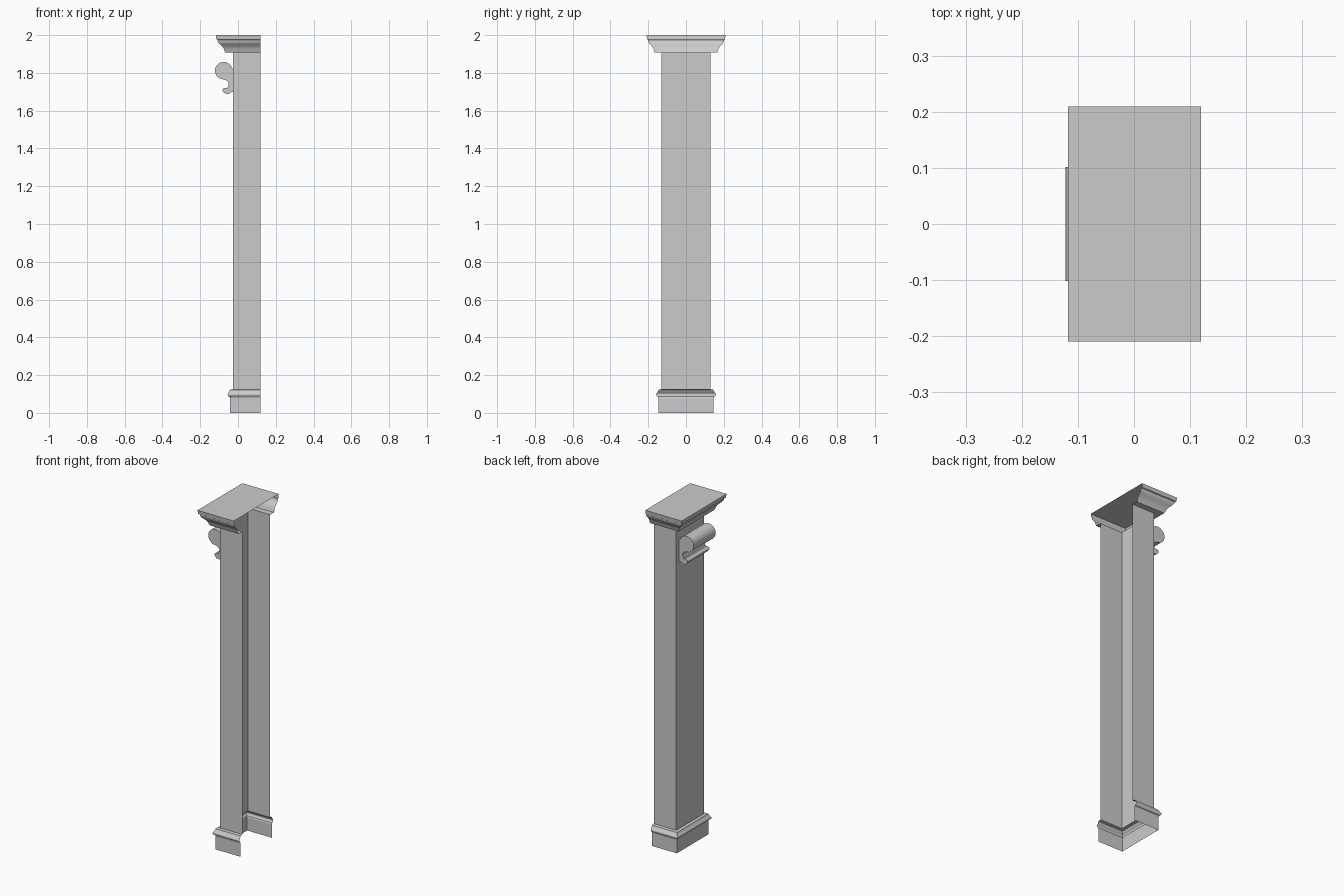
import bpy, bmesh, math

cube = bpy.data.objects.get("Cube")
if cube:
    bpy.data.objects.remove(cube)

stone = bpy.data.materials.new("grey_stone")
stone.use_nodes = True
COLOUR = (0.6, 0.6, 0.6, 1)
stone.diffuse_color = COLOUR
stone.node_tree.nodes["Principled BSDF"].inputs["Base Color"].default_value = COLOUR

FACE_X, OPEN_X, HALF_Y = -0.027, 0.119, 0.13


def finish(name, bm):
    mesh = bpy.data.meshes.new(name)
    bm.to_mesh(mesh)
    bm.free()
    mesh.materials.append(stone)
    obj = bpy.data.objects.new(name, mesh)
    bpy.context.collection.objects.link(obj)
    bpy.ops.object.select_all(action='DESELECT')
    obj.select_set(True)
    bpy.context.view_layer.objects.active = obj
    bpy.ops.object.shade_smooth_by_angle(angle=math.radians(35))
    return obj


def three_sided(name, profile, x_scale=1.0, lid=False):
    """Sweep an (offset, height) profile round three sides, open at +x."""
    bm = bmesh.new()
    rings = []
    for out, z in profile:
        x, y = FACE_X - out * x_scale, HALF_Y + out
        corners = [(OPEN_X, -y), (x, -y), (x, y), (OPEN_X, y)]
        rings.append([bm.verts.new((cx, cy, z)) for cx, cy in corners])
    for low, high in zip(rings, rings[1:]):
        for i in range(3):
            bm.faces.new((low[i], high[i], high[i + 1], low[i + 1]))
    if lid:
        bm.faces.new(reversed(rings[-1]))
    return finish(name, bm)


def arc(cx, cz, r, start, end, steps):
    angles = [math.radians(start + (end - start) * i / steps) for i in range(steps + 1)]
    return [(cx + r * math.cos(a), cz + r * math.sin(a)) for a in angles]


# Plinth with a rounded moulding that steps in to the shaft
bulge = [(0.017 + dx, z) for dx, z in arc(0, 0.097, 0.011, -80, 60, 8)]
three_sided("base", [(0.016, 0), (0.016, 0.074), (0.016, 0.08)] + bulge
            + [(0.016, 0.122), (0, 0.125)])

# Plain shaft
three_sided("shaft", [(0, 0.125), (0, 1.908)])

# Flared capital with a flat lid
three_sided("capital", [
    (0, 1.908), (0.035, 1.908), (0.039, 1.917), (0.042, 1.928),
    (0.048, 1.939), (0.057, 1.949), (0.065, 1.957), (0.070, 1.967),
    (0.071, 1.975), (0.076, 1.978), (0.079, 2.0)], x_scale=1.15, lid=True)

# Scroll bracket: a large curl above, a neck, and a small curl below
outline = [(FACE_X, 1.70), (FACE_X, 1.822)]
outline += arc(-0.076, 1.812, 0.046, 25, 232, 18)
outline += [(-0.092, 1.768), (-0.076, 1.765)]
outline += arc(-0.071, 1.741, 0.022, 75, -40, 7)
outline += arc(-0.060, 1.727, 0.008, -50, -130, 3)
outline += arc(-0.070, 1.708, 0.012, 75, 200, 5)
outline += arc(-0.056, 1.714, 0.026, 215, 325, 7)
bm = bmesh.new()
side = bm.faces.new([bm.verts.new((x, -0.102, z)) for x, z in outline])
grown = bmesh.ops.extrude_face_region(bm, geom=[side], use_keep_orig=True)
moved = [v for v in grown["geom"] if isinstance(v, bmesh.types.BMVert)]
bmesh.ops.translate(bm, verts=moved, vec=(0, 0.204, 0))
bmesh.ops.recalc_face_normals(bm, faces=bm.faces)
finish("scroll_bracket", bm)
